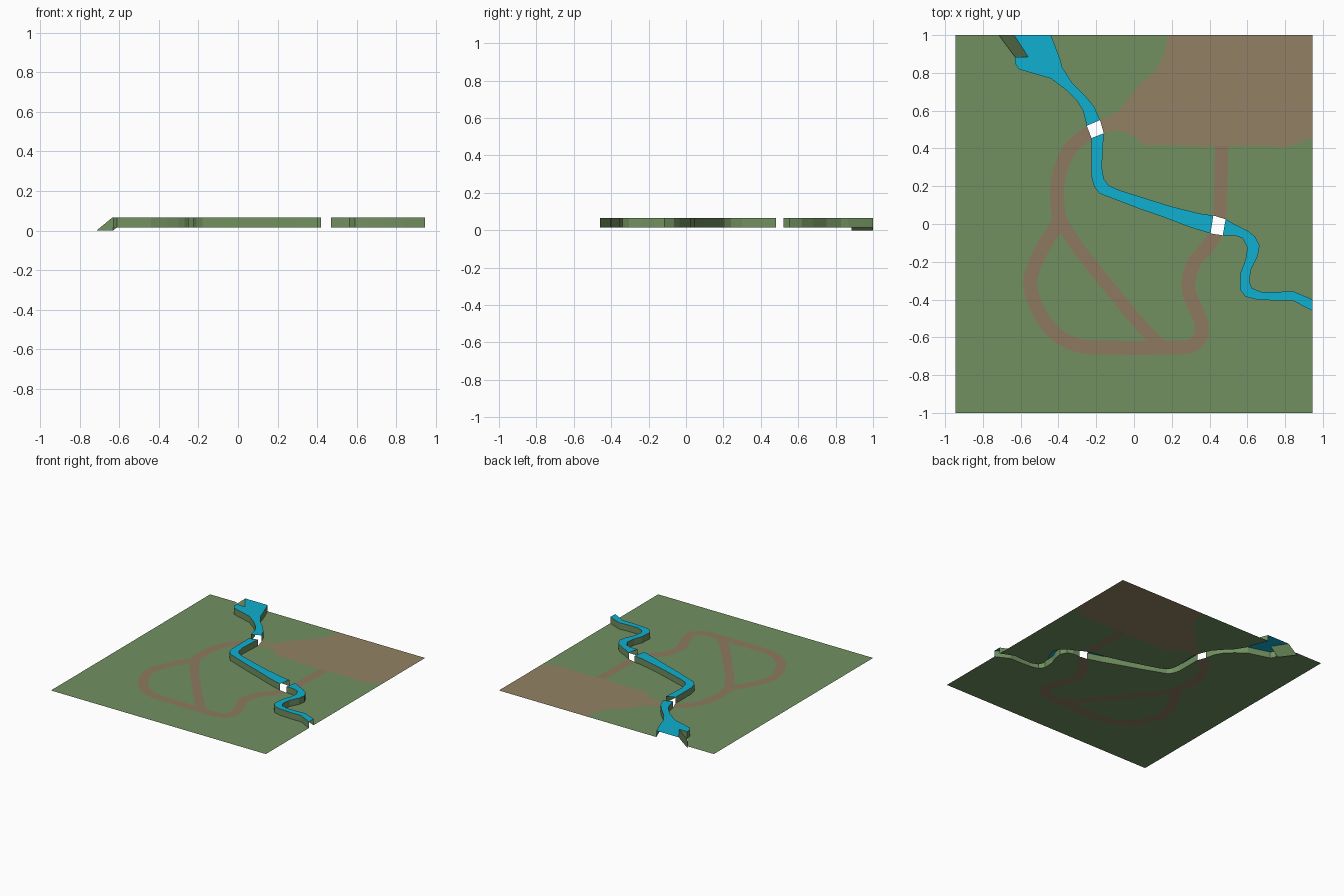
import bpy
from mathutils import Vector
from mathutils.geometry import delaunay_2d_cdt

if "Cube" in bpy.data.objects:
    bpy.data.objects.remove(bpy.data.objects["Cube"])

GROUND_Z, WATER_Z = 0.016, 0.066
HX = 0.945


def material(name, rgb):
    m = bpy.data.materials.new(name)
    m.diffuse_color = (*rgb, 1)
    m.use_nodes = True
    m.node_tree.nodes["Principled BSDF"].inputs["Base Color"].default_value = m.diffuse_color
    return m


GRASS = material("grass", (0.165, 0.28, 0.117))
SAND = material("sand", (0.29, 0.222, 0.127))
PATH = material("path", (0.27, 0.195, 0.118))
WATER = material("water", (0.005, 0.43, 0.63))


def make(name, verts, faces, mats, ids=None):
    me = bpy.data.meshes.new(name)
    me.from_pydata(verts, [], faces)
    for m in mats:
        me.materials.append(m)
    if ids:
        me.polygons.foreach_set("material_index", ids)
    me.update()
    ob = bpy.data.objects.new(name, me)
    bpy.context.collection.objects.link(ob)
    return ob


def smooth(pts, n=3):
    # Catmull-Rom through the points
    p = [Vector(q) for q in pts]
    p = [2 * p[0] - p[1]] + p + [2 * p[-1] - p[-2]]
    out = []
    for a, b, c, d in zip(p, p[1:], p[2:], p[3:]):
        for k in range(n):
            t = k / n
            out.append(0.5 * (2 * b + (c - a) * t + (2 * a - 5 * b + 4 * c - d) * t * t
                              + (3 * b - a - 3 * c + d) * t ** 3))
    return out + [p[-2]]


def ribbon(pts, half=0.037):
    # Outline of a path of constant width
    p = [Vector(q) for q in pts]
    left, right = [], []
    for i, q in enumerate(p):
        d = (p[min(i + 1, len(p) - 1)] - p[max(i - 1, 0)]).normalized() * half
        left.append((q.x - d.y, q.y + d.x))
        right.append((q.x + d.y, q.y - d.x))
    return left + right[::-1]


def inside(poly, x, y):
    hit = False
    for (x1, y1), (x2, y2) in zip(poly, poly[1:] + poly[:1]):
        if (y1 > y) != (y2 > y) and x < x1 + (y - y1) * (x2 - x1) / (y2 - y1):
            hit = not hit
    return hit


# River banks, three reaches separated by two crossing gaps
upper = ([(-.44, 1), (-.42, .95), (-.39, .87), (-.38, .83), (-.33, .75), (-.26, .68),
          (-.21, .62), (-.18, .55)],
         [(-.635, 1), (-.56, .885), (-.63, .885), (-.63, .85), (-.61, .82), (-.51, .79),
          (-.44, .77), (-.36, .71), (-.30, .65), (-.27, .60), (-.25, .52)])
middle = ([(-.16, .48), (-.165, .40), (-.17, .30), (-.16, .24), (-.135, .205), (-.08, .18),
           (.03, .145), (.19, .095), (.35, .055), (.42, .045)],
          [(-.225, .455), (-.225, .34), (-.225, .25), (-.21, .195), (-.18, .16), (-.10, .13),
           (.03, .08), (.16, .035), (.29, -.015), (.405, -.05)])
lower = ([(.485, .025), (.53, 0), (.60, -.035), (.64, -.065), (.665, -.115), (.655, -.17),
          (.62, -.24), (.61, -.305), (.625, -.34), (.675, -.36), (.76, -.36), (.84, -.355),
          (HX, -.40)],
         [(.47, -.06), (.53, -.06), (.575, -.075), (.60, -.125), (.59, -.19), (.565, -.255),
          (.56, -.345), (.59, -.385), (.65, -.40), (.74, -.405), (.84, -.405), (HX, -.46)])

# Raised water surface and bank walls
for name, (east, west) in (("upper", upper), ("middle", middle), ("lower", lower)):
    outline = west + east[::-1]
    make(name + "_river_water", [(x, y, WATER_Z) for x, y in outline],
         [list(range(len(outline)))], [WATER])
    verts, faces = [], []
    for side in (east, west[2:] if name == "upper" else west):
        base = len(verts)
        for x, y in side:
            verts += [(x, y, GROUND_Z), (x, y, WATER_Z)]
        for i in range(len(side) - 1):
            a = base + 2 * i
            f = [a, a + 2, a + 3, a + 1]
            faces.append(f if side is not east else f[::-1])
    make(name + "_river_bank", verts, faces, [GRASS])

# Sloping bank at the river mouth
make("sloping_bank",
     [(-.715, 1, 0), (-.63, .885, 0), (-.56, .885, WATER_Z), (-.635, 1, WATER_Z),
      (-.63, .885, WATER_Z)],
     [[0, 1, 2, 3], [1, 4, 2]], [GRASS])

# Ground regions: river cut-out, sand field, paths
river = ([(-.715, 1)] + upper[1][2:] + middle[1] + lower[1]
         + lower[0][::-1] + middle[0][::-1] + upper[0][::-1])
sand = [(-.18, .55), (-.08, .595), (-.035, .66), (.03, .74), (.11, .81), (.15, .87),
        (.17, .935), (.175, 1), (HX, 1), (HX, .46), (.875, .43), (.80, .405), (.675, .415),
        (.56, .415), (.35, .41), (.16, .42), (.055, .415), (.01, .455), (-.035, .485),
        (-.10, .495), (-.16, .48)]
loop_path = ribbon(smooth([
    (-.21, .50), (-.315, .425), (-.375, .33), (-.405, .21), (-.405, .10), (-.40, .01),
    (-.475, -.11), (-.53, -.23), (-.55, -.32), (-.52, -.43), (-.46, -.535), (-.375, -.61),
    (-.26, -.65), (-.08, -.655), (.135, -.655), (.285, -.65), (.345, -.61), (.36, -.55),
    (.335, -.465), (.295, -.375), (.29, -.295), (.32, -.20), (.39, -.12), (.445, -.03)]))
cross_path = ribbon(smooth([(-.395, .03), (-.29, -.135), (-.155, -.305), (-.025, -.465),
                            (.08, -.585), (.15, -.65)]), 0.034)
north_path = ribbon([(.465, .43), (.455, 0)], 0.035)
border = [(-HX, -1), (HX, -1), (HX, 1), (-HX, 1)]

# Triangulate the ground along every outline, then colour each face by region
pts, edges = [], []
for poly in (border, river, sand, loop_path, cross_path, north_path):
    b, n = len(pts), len(poly)
    pts += [Vector(p) for p in poly]
    edges += [(b + i, b + (i + 1) % n) for i in range(n)]
cdt = delaunay_2d_cdt(pts, edges, [], 0, 1e-5)
faces, ids = [], []
for f in cdt[2]:
    c = sum((cdt[0][i] for i in f), Vector((0, 0))) / len(f)
    if inside(river, c.x, c.y):
        continue
    if inside(sand, c.x, c.y):
        k = 1
    elif any(inside(p, c.x, c.y) for p in (loop_path, cross_path, north_path)):
        k = 2
    else:
        k = 0
    faces.append(list(f))
    ids.append(k)
make("ground", [(v.x, v.y, GROUND_Z) for v in cdt[0]], faces, [GRASS, SAND, PATH], ids)
